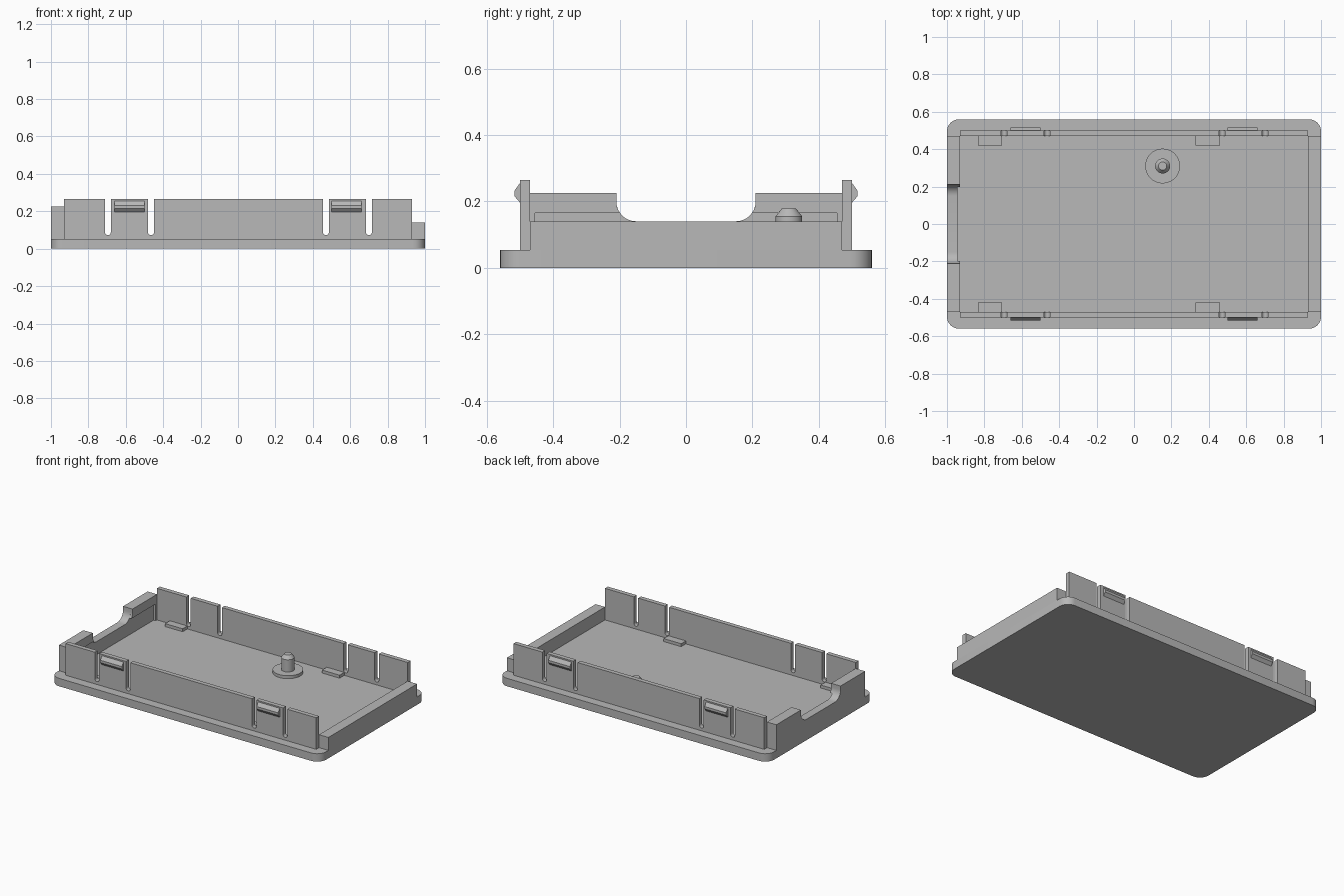
import bpy, bmesh
from math import sin, cos, pi, asin, radians
from mathutils import Matrix

if "Cube" in bpy.data.objects:
    bpy.data.objects.remove(bpy.data.objects["Cube"])

grey = bpy.data.materials.new("plain_grey")
grey.use_nodes = True
COLOUR = (0.48, 0.48, 0.48, 1)
grey.diffuse_color = COLOUR
grey.node_tree.nodes["Principled BSDF"].inputs["Base Color"].default_value = COLOUR

BASE, TOP = 0.053, 0.265            # base plate and side wall heights
INNER, OUTER = 0.47, 0.50           # side wall faces in y
END, HALF_X, HALF_Y = 0.93, 1.0, 0.56


def finish(name, bm):
    bmesh.ops.recalc_face_normals(bm, faces=bm.faces)
    mesh = bpy.data.meshes.new(name)
    bm.to_mesh(mesh)
    bm.free()
    mesh.materials.append(grey)
    obj = bpy.data.objects.new(name, mesh)
    bpy.context.collection.objects.link(obj)
    bpy.ops.object.select_all(action='DESELECT')
    obj.select_set(True)
    bpy.context.view_layer.objects.active = obj
    bpy.ops.object.shade_smooth_by_angle(angle=radians(25))
    return obj


def prism(name, outline, axis, lo, hi):
    """Extrude a 2D outline along one axis."""
    place = {"x": lambda a, b, d: (d, a, b),
             "y": lambda a, b, d: (a, d, b),
             "z": lambda a, b, d: (a, b, d)}[axis]
    bm = bmesh.new()
    low = [bm.verts.new(place(a, b, lo)) for a, b in outline]
    high = [bm.verts.new(place(a, b, hi)) for a, b in outline]
    bm.faces.new(low)
    bm.faces.new(high)
    n = len(outline)
    for i in range(n):
        j = (i + 1) % n
        bm.faces.new((low[i], low[j], high[j], high[i]))
    return finish(name, bm)


def box(name, x0, x1, y0, y1, z0, z1):
    return prism(name, [(x0, y0), (x1, y0), (x1, y1), (x0, y1)], "z", z0, z1)


def arc(cx, cy, r, start, end, steps=8):
    return [(cx + r * cos(start + (end - start) * i / steps),
             cy + r * sin(start + (end - start) * i / steps)) for i in range(steps + 1)]


# Base plate with rounded corners
R = 0.065
plate = []
for k, (sx, sy) in enumerate([(1, 1), (-1, 1), (-1, -1), (1, -1)]):
    plate += arc(sx * (HALF_X - R), sy * (HALF_Y - R), R, k * pi / 2, (k + 1) * pi / 2)
prism("base_plate", plate, "z", 0, BASE)

# Side walls with round-bottomed slots that free the snap tabs
SLOT_R = 0.016
wall = [(-END, BASE), (-END, TOP)]
for x in (-0.696, -0.465, 0.47, 0.70):
    wall += [(x - SLOT_R, TOP)] + arc(x, 0.088, SLOT_R, pi, 2 * pi) + [(x + SLOT_R, TOP)]
wall += [(END, TOP), (END, BASE)]

# Snap hook section, sloping above and below
hook = [(OUTER - 0.01, 0.256), (OUTER, 0.256), (0.517, 0.232),
        (0.517, 0.216), (OUTER, 0.196), (OUTER - 0.01, 0.196)]

for side, s in (("front", -1), ("back", 1)):
    prism(side + "_wall", wall, "y", s * INNER, s * OUTER)
    for label, x in (("right", -0.58), ("left", 0.58)):
        prism(f"{side}_{label}_snap_hook", [(s * y, z) for y, z in hook], "x", x - 0.08, x + 0.08)
    # Small support blocks against the inner faces
    for label, x in (("right", -0.77), ("left", 0.395)):
        box(f"{side}_{label}_support", x - 0.065, x + 0.065, s * 0.42, s * INNER, BASE, 0.073)

# Low end wall
box("left_end_wall", END, HALF_X, -INNER, INNER, BASE, 0.14)

# Tall end wall with a filleted notch
HIGH, NOTCH, FILLET, RECESS_TOP = 0.225, 0.21, 0.06, 0.165
fy, fz = NOTCH - FILLET, 0.14 + FILLET
half = [(INNER, BASE), (INNER, HIGH), (NOTCH, HIGH)] + arc(fy, fz, FILLET, 0, -pi / 2)
mirrored = [(-y, z) for y, z in reversed(half)]
prism("right_end_wall", half + mirrored, "x", -HALF_X, -0.945)

# Inner skin of the tall end wall, leaving a shallow recess
cut = asin((RECESS_TOP - fz) / FILLET)
skin = [(INNER, BASE), (INNER, HIGH), (NOTCH, HIGH)] + arc(fy, fz, FILLET, 0, cut, 4)
skin += [(0.455, RECESS_TOP), (0.455, BASE)]
for side, s in (("front", -1), ("back", 1)):
    prism(f"right_end_{side}_skin", [(s * y, z) for y, z in skin], "x", -0.945, -END)

# Locating peg: round foot, shaft and tapered tip
bm = bmesh.new()
for r0, r1, z0, z1 in ((0.093, 0.093, BASE, 0.073), (0.04, 0.04, 0.073, 0.155),
                       (0.04, 0.022, 0.155, 0.178)):
    bmesh.ops.create_cone(bm, cap_ends=True, segments=40, radius1=r0, radius2=r1, depth=z1 - z0,
                          matrix=Matrix.Translation((0.153, 0.31, (z0 + z1) / 2)))
finish("locating_peg", bm)
